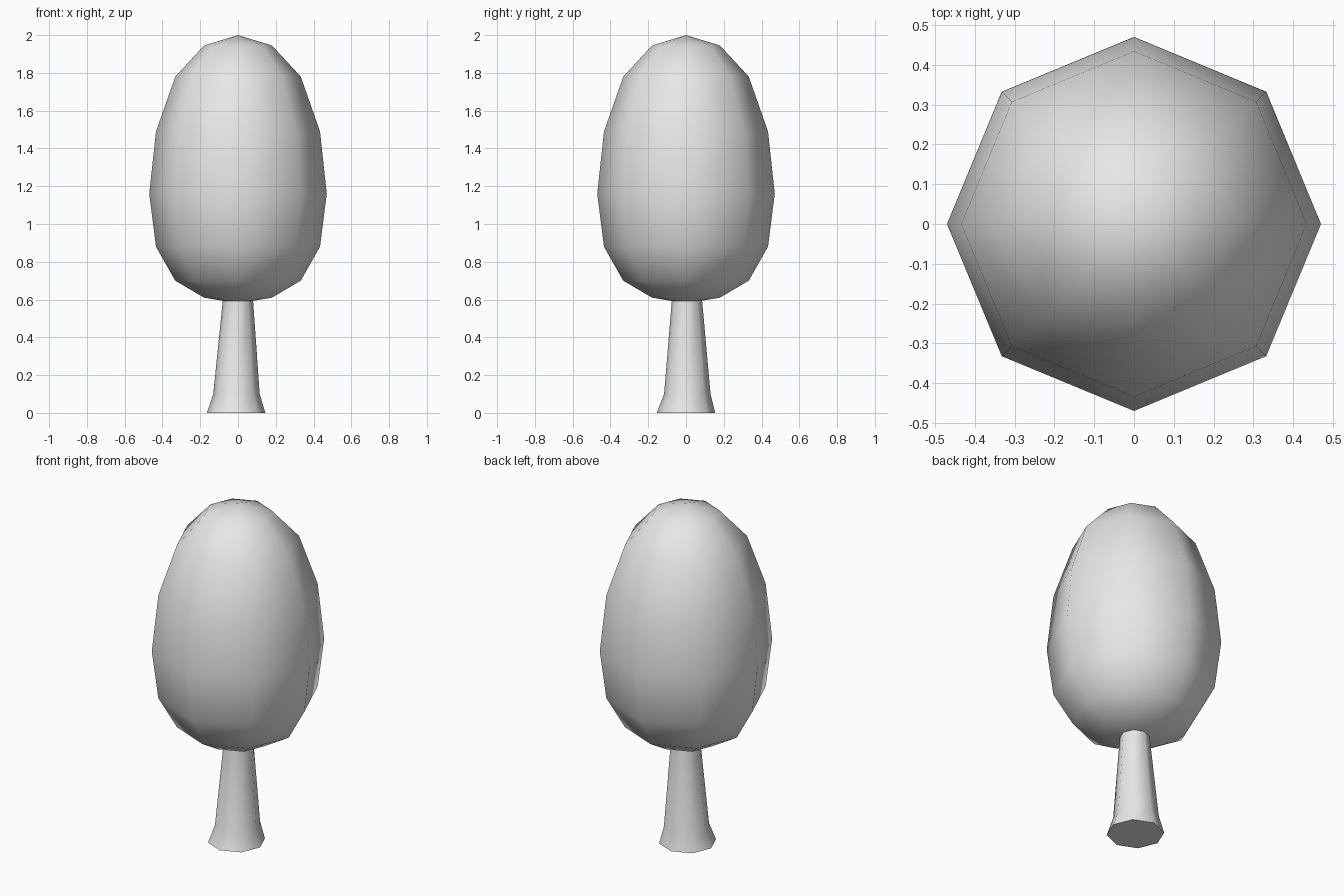
import bpy, bmesh
from math import sin, cos, pi, radians

cube = bpy.data.objects.get("Cube")
if cube:
    bpy.data.objects.remove(cube, do_unlink=True)

SIDES = 8

# One pale grey for the whole tree
grey = bpy.data.materials.new("pale_grey")
grey.use_nodes = True
grey.diffuse_color = (0.8, 0.8, 0.8, 1)
grey.node_tree.nodes["Principled BSDF"].inputs["Base Color"].default_value = (0.8, 0.8, 0.8, 1)


def lathe(name, rings):
    """Skin octagonal rings (x, y, z, radius); a zero radius makes a pole."""
    bm = bmesh.new()
    loops = []
    for x, y, z, r in rings:
        count = SIDES if r else 1
        loops.append([bm.verts.new((x + r * cos(2 * pi * i / SIDES),
                                    y + r * sin(2 * pi * i / SIDES), z))
                      for i in range(count)])
    for low, high in zip(loops, loops[1:]):
        for i in range(SIDES):
            j = (i + 1) % SIDES
            corners = [low[i % len(low)], low[j % len(low)],
                       high[j % len(high)], high[i % len(high)]]
            bm.faces.new(list(dict.fromkeys(corners)))
    for end in (loops[0], loops[-1]):
        if len(end) > 1:
            bm.faces.new(end)
    bmesh.ops.recalc_face_normals(bm, faces=bm.faces)
    mesh = bpy.data.meshes.new(name)
    bm.to_mesh(mesh)
    bm.free()
    mesh.materials.append(grey)
    obj = bpy.data.objects.new(name, mesh)
    bpy.context.collection.objects.link(obj)
    bpy.ops.object.select_all(action="DESELECT")
    obj.select_set(True)
    bpy.context.view_layer.objects.active = obj
    bpy.ops.object.shade_smooth_by_angle(angle=radians(65))
    return obj


# Egg-shaped crown: a coarse sphere with stretched ring heights
heights = [0.58, 0.61, 0.70, 0.88, 1.16, 1.49, 1.78, 1.945, 2.0]
last = len(heights) - 1
lathe("crown", [(0, 0, z, 0.47 * sin(pi * k / last) if 0 < k < last else 0)
                for k, z in enumerate(heights)])

# Tapered trunk with a flared, slightly off-centre foot
lathe("trunk", [(-0.01, 0, 0, 0.155),
                (-0.008, 0.007, 0.1, 0.123),
                (0, 0.005, 0.62, 0.078)])
